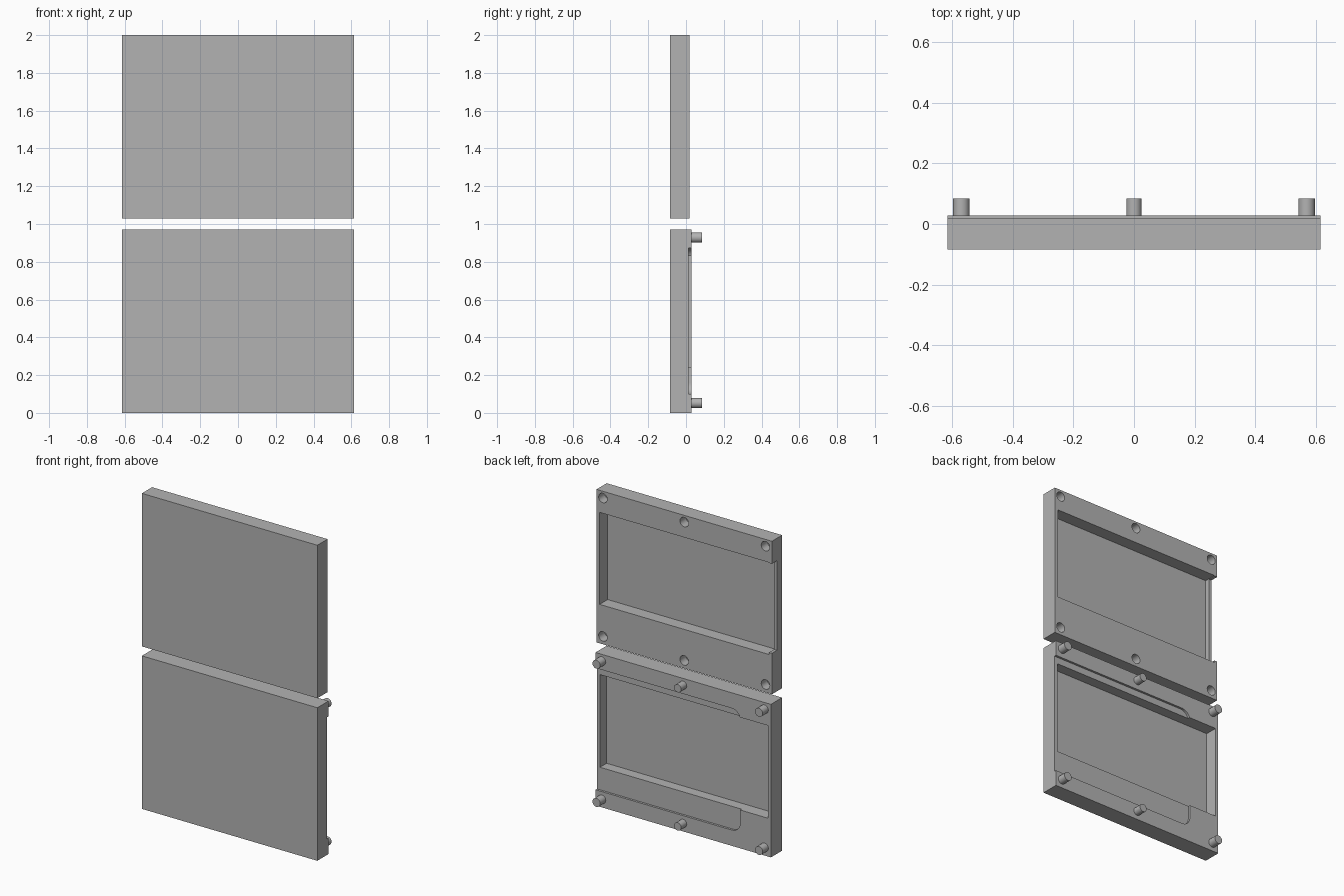
import bpy
import bmesh
import math
from mathutils import Matrix, Vector

old = bpy.data.objects.get("Cube")
if old:
    bpy.data.objects.remove(old, do_unlink=True)

# Single grey material
grey = bpy.data.materials.new("mid_grey")
grey.use_nodes = True
colour = (0.45, 0.45, 0.45, 1)
grey.diffuse_color = colour
grey.node_tree.nodes["Principled BSDF"].inputs["Base Color"].default_value = colour

HALF_W, FRONT = 0.615, -0.084
PEG_X = (-0.57, 0, 0.57)


def finish(name, bm):
    bmesh.ops.recalc_face_normals(bm, faces=bm.faces[:])
    mesh = bpy.data.meshes.new(name)
    bm.to_mesh(mesh)
    bm.free()
    mesh.materials.append(grey)
    obj = bpy.data.objects.new(name, mesh)
    bpy.context.collection.objects.link(obj)
    return obj


def box(name, x0, x1, y0, y1, z0, z1):
    bm = bmesh.new()
    bmesh.ops.create_cube(bm, size=1)
    bmesh.ops.scale(bm, vec=(x1 - x0, y1 - y0, z1 - z0), verts=bm.verts)
    bmesh.ops.translate(bm, vec=((x0 + x1) / 2, (y0 + y1) / 2, (z0 + z1) / 2), verts=bm.verts)
    return finish(name, bm)


def cylinder(name, x, z, radius, y0, y1):
    bm = bmesh.new()
    turn = Matrix.Translation((x, (y0 + y1) / 2, z)) @ Matrix.Rotation(math.pi / 2, 4, 'X')
    bmesh.ops.create_cone(bm, cap_ends=True, segments=32, radius1=radius,
                          radius2=radius, depth=y1 - y0, matrix=turn)
    return finish(name, bm)


def prism(name, outline, y0, y1):
    bm = bmesh.new()
    face = bm.faces.new([bm.verts.new((x, y0, z)) for x, z in outline])
    new = bmesh.ops.extrude_face_region(bm, geom=[face])["geom"]
    bmesh.ops.translate(bm, vec=Vector((0, y1 - y0, 0)),
                        verts=[v for v in new if isinstance(v, bmesh.types.BMVert)])
    return finish(name, bm)


def select(obj):
    bpy.ops.object.select_all(action='DESELECT')
    obj.select_set(True)
    bpy.context.view_layer.objects.active = obj


def cut(target, cutter):
    cutter.hide_render = True
    mod = target.modifiers.new("cut", 'BOOLEAN')
    mod.operation, mod.solver, mod.object = 'DIFFERENCE', 'EXACT', cutter
    select(target)
    bpy.ops.object.modifier_apply(modifier=mod.name)
    bpy.data.objects.remove(cutter, do_unlink=True)


def smooth(obj):
    select(obj)
    bpy.ops.object.shade_smooth_by_angle(angle=math.radians(30))


# Upper panel: pocket, open side slot and peg sockets
top_back = 0.018
upper = box("upper_panel", -HALF_W, HALF_W, FRONT, top_back, 1.03, 2)
cut(upper, box("pocket_cutter", -0.595, 0.593, -0.062, 0.2, 1.277, 1.86))
cut(upper, box("slot_cutter", -0.7, -0.593, -0.032, 0.2, 1.29, 1.857))
for z in (1.08, 1.957):
    for x in PEG_X:
        cut(upper, cylinder("socket_cutter", x, z, 0.03, top_back - 0.06, 0.2))
smooth(upper)

# Lower panel: shallow recess with rounded corners, then the pocket
low_back = 0.028
lower = box("lower_panel", -HALF_W, HALF_W, FRONT, low_back, 0, 0.97)
r, end, z0, z1 = 0.06, -0.4, 0.1, 0.872
outline = [(0.7, z0), (0.7, z1)]
for centre_z, start in ((z1 - r, 90), (z0 + r, 180)):
    for i in range(9):
        a = math.radians(start + 90 * i / 8)
        outline.append((end + r + r * math.cos(a), centre_z + r * math.sin(a)))
cut(lower, prism("recess_cutter", outline, 0.014, 0.2))
cut(lower, box("pocket_cutter", -0.595, 0.593, -0.052, 0.3, 0.243, 0.83))
smooth(lower)

# Locating pegs on the lower panel
for row, z in (("lower", 0.052), ("upper", 0.928)):
    for side, x in zip(("right", "middle", "left"), PEG_X):
        radius = 0.025 if side == "middle" else 0.027
        smooth(cylinder(f"{row}_{side}_peg", x, z, radius, low_back - 0.01, 0.084))
